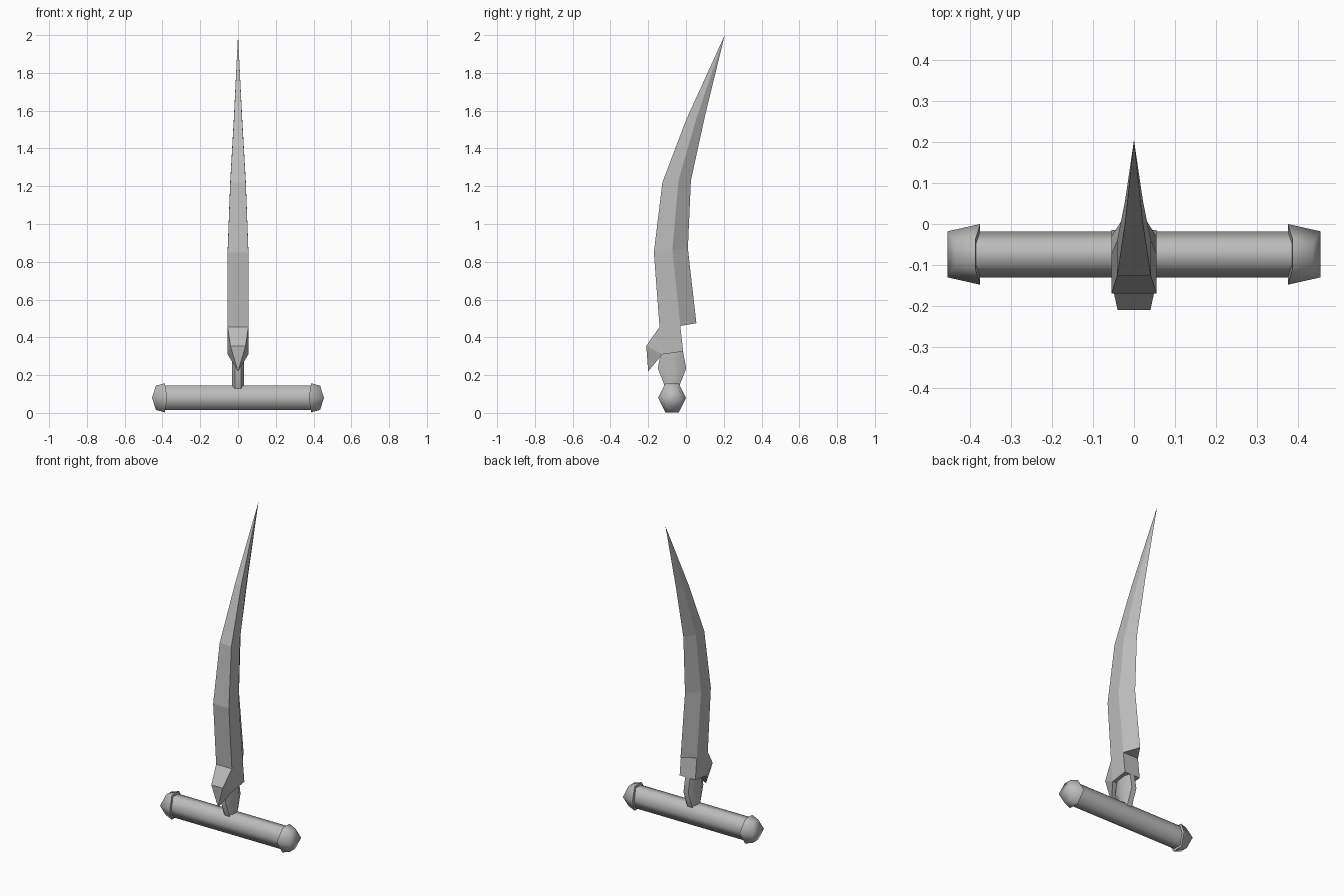
import bpy, math

cube = bpy.data.objects.get("Cube")
if cube:
    bpy.data.objects.remove(cube, do_unlink=True)

metal = bpy.data.materials.new("plain grey")
metal.use_nodes = True
grey = (0.5, 0.5, 0.5, 1)
metal.diffuse_color = grey
metal.node_tree.nodes["Principled BSDF"].inputs["Base Color"].default_value = grey


def build(name, verts, faces, smooth=None):
    """Mesh object with outward normals; smooth is an angle in degrees."""
    me = bpy.data.meshes.new(name)
    me.from_pydata(verts, [], faces)
    me.materials.append(metal)
    ob = bpy.data.objects.new(name, me)
    bpy.context.collection.objects.link(ob)
    bpy.ops.object.select_all(action='DESELECT')
    ob.select_set(True)
    bpy.context.view_layer.objects.active = ob
    bpy.ops.object.mode_set(mode='EDIT')
    bpy.ops.mesh.select_all(action='SELECT')
    bpy.ops.mesh.remove_doubles(threshold=0.0005)
    bpy.ops.mesh.normals_make_consistent(inside=False)
    bpy.ops.object.mode_set(mode='OBJECT')
    if smooth:
        bpy.ops.object.shade_smooth_by_angle(angle=math.radians(smooth))
    return ob


def loft(name, rings, smooth=None, caps=True):
    """Skin a list of equal-sized rings."""
    n = len(rings[0])
    verts = [v for ring in rings for v in ring]
    faces = [(r * n + i, r * n + (i + 1) % n,
              (r + 1) * n + (i + 1) % n, (r + 1) * n + i)
             for r in range(len(rings) - 1) for i in range(n)]
    if caps:
        faces += [tuple(range(n)), tuple(range((len(rings) - 1) * n, len(rings) * n))]
    return build(name, verts, faces, smooth)


# Blade: flat spine in front, straight sides, bevel to a sharp rear edge
# Each section: half width, then (y, z) of spine, ridge and edge
sections = [
    (0.055, (-0.14, 0.455), (-0.03, 0.46), (0.055, 0.475)),
    (0.055, (-0.17, 0.85), (-0.072, 0.86), (0.01, 0.87)),
    (0.041, (-0.125, 1.22), (-0.04, 1.23), (0.026, 1.23)),
    (0.022, (0.0, 1.55), (0.055, 1.56), (0.1, 1.57)),
]
rings = [[(-w, *s), (w, *s), (w, *r), (0, *e), (-w, *r)] for w, s, r, e in sections]
n = len(rings) * 5
blade_verts = [v for ring in rings for v in ring] + [(0, 0.205, 2.0)]
blade_faces = [(k * 5 + i, k * 5 + (i + 1) % 5, k * 5 + 5 + (i + 1) % 5, k * 5 + 5 + i)
               for k in range(len(rings) - 1) for i in range(5)]
blade_faces += [(n - 5 + i, n - 5 + (i + 1) % 5, n) for i in range(5)]
blade_faces.append(tuple(range(5)))
build("blade", blade_verts, blade_faces)

# Guard: block under the blade with a pointed hook at the front
side = [(0.055, -0.14, 0.455), (0.04, -0.21, 0.355), (0.055, -0.125, 0.31),
        (0.055, -0.015, 0.325), (0.055, -0.03, 0.46)]
guard_verts = side + [(-x, y, z) for x, y, z in side] + [(0, -0.2, 0.22)]
guard_faces = []
for o in (0, 5):
    guard_faces += [(o, o + 2, o + 3, o + 4), (o, o + 1, o + 2), (o + 1, 10, o + 2)]
guard_faces += [(0, 1, 6, 5), (1, 10, 6), (2, 10, 7),
                (2, 3, 8, 7), (3, 4, 9, 8), (4, 0, 5, 9)]
build("guard", guard_verts, guard_faces)

# Neck: chamfered stem bulging in the middle
CY, CZ = -0.074, 0.08


def neck_ring(z, d):
    corner = [(0.033, d * 0.5), (0.017, d), (-0.017, d), (-0.033, d * 0.5)]
    loop = corner + [(-x, -y) for x, y in corner]
    return [(x, CY + y, z) for x, y in loop]


loft("neck", [neck_ring(0.115, 0.028), neck_ring(0.235, 0.075), neck_ring(0.37, 0.05)], 50)


# Crossbar: six-sided bar with smooth shading
def hex_ring(x_side, x_top, ry, rz):
    """Hexagon across x; its two side corners may sit at another x."""
    pts = [(1, 0), (0.48, 1), (-0.48, 1), (-1, 0), (-0.48, -1), (0.48, -1)]
    return [(x_top if b else x_side, CY + a * ry, CZ + b * rz) for a, b in pts]


loft("crossbar", [hex_ring(-0.4, -0.4, 0.056, 0.064),
                  hex_ring(0.4, 0.4, 0.056, 0.064)], 70)

# End caps: flared knobs with a ridged outer face
for name, s in (("left_cap", 1), ("right_cap", -1)):
    inner = hex_ring(s * 0.375, s * 0.387, 0.074, 0.077)
    outer = hex_ring(s * 0.455, s * 0.435, 0.056, 0.064)
    build(name, inner + outer,
          [(i, (i + 1) % 6, 6 + (i + 1) % 6, 6 + i) for i in range(6)]
          + [(0, 1, 2, 3), (0, 3, 4, 5), (6, 7, 8, 9), (6, 9, 10, 11)], 70)
